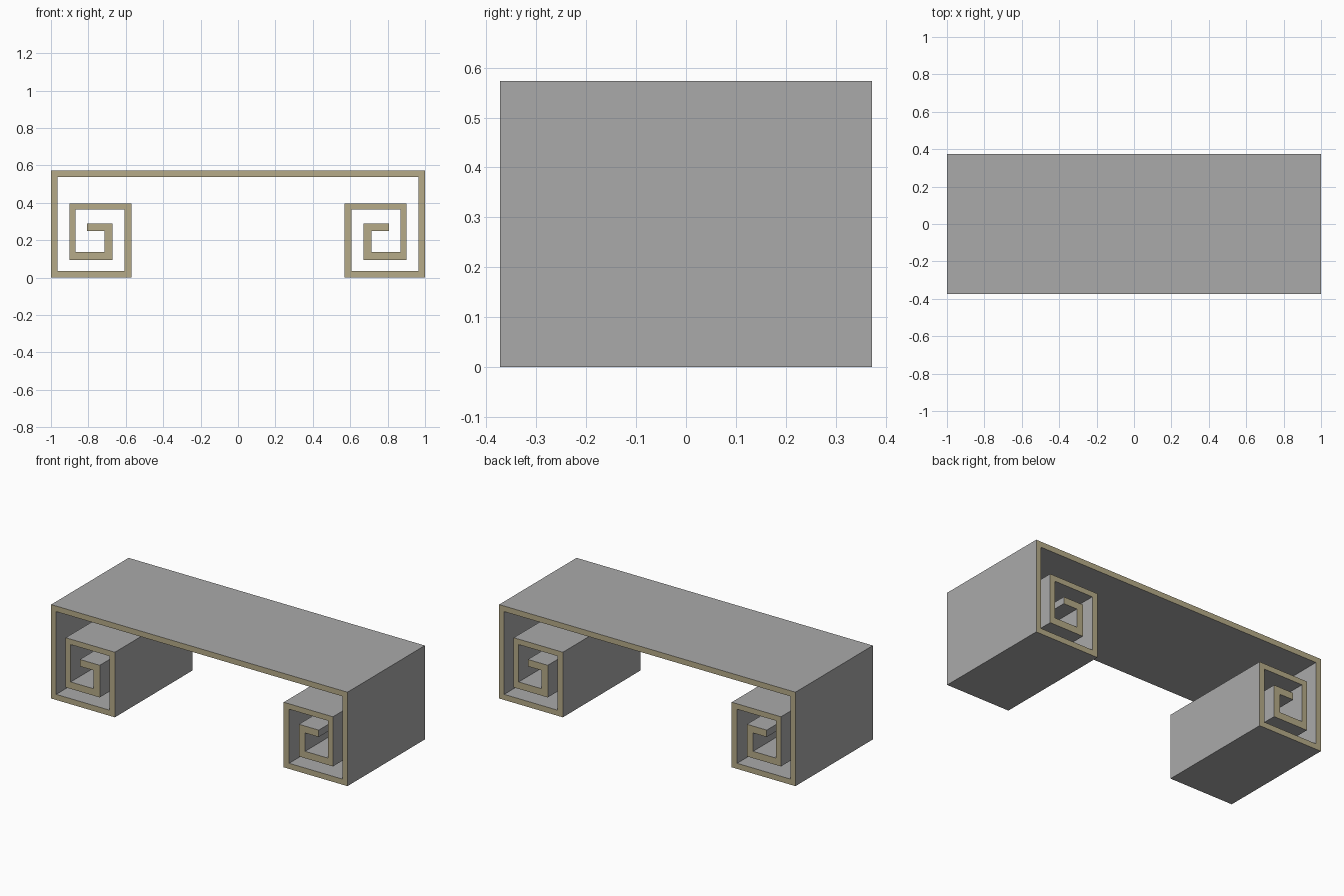
import bpy, bmesh

if "Cube" in bpy.data.objects:
    bpy.data.objects.remove(bpy.data.objects["Cube"])

DEPTH = 0.746   # front to back


def material(name, rgb):
    m = bpy.data.materials.new(name)
    m.diffuse_color = (*rgb, 1.0)
    m.use_nodes = True
    m.node_tree.nodes["Principled BSDF"].inputs["Base Color"].default_value = m.diffuse_color
    return m


grey = material("grey surface", (0.40, 0.40, 0.40))
tan = material("tan edge band", (0.47, 0.41, 0.25))

# Left half of the scroll outline (x, z): outer side inwards, then back out
outer = [(-1, 0.573), (-1, 0), (-0.57, 0), (-0.57, 0.397), (-0.902, 0.397),
         (-0.902, 0.094), (-0.672, 0.094), (-0.672, 0.29), (-0.806, 0.29)]
inner = [(-0.806, 0.248), (-0.714, 0.248), (-0.714, 0.136), (-0.868, 0.136),
         (-0.868, 0.364), (-0.606, 0.364), (-0.606, 0.034), (-0.966, 0.034),
         (-0.966, 0.539)]
left = outer + inner
outline = left + [(-x, z) for x, z in reversed(left)]

# Extrude the full outline through the depth
bm = bmesh.new()
face = bm.faces.new([bm.verts.new((x, -DEPTH / 2, z)) for x, z in outline])
ext = bmesh.ops.extrude_face_region(bm, geom=[face], use_keep_orig=True)
moved = [v for v in ext["geom"] if isinstance(v, bmesh.types.BMVert)]
bmesh.ops.translate(bm, verts=moved, vec=(0, DEPTH, 0))
bmesh.ops.recalc_face_normals(bm, faces=bm.faces)

# Tan on the front and back edge bands, grey on every other side
for f in bm.faces:
    f.material_index = 1 if abs(f.normal.y) > 0.9 else 0

mesh = bpy.data.meshes.new("scroll_table")
bm.to_mesh(mesh)
bm.free()
mesh.materials.append(grey)
mesh.materials.append(tan)
table = bpy.data.objects.new("scroll_table", mesh)
bpy.context.collection.objects.link(table)
